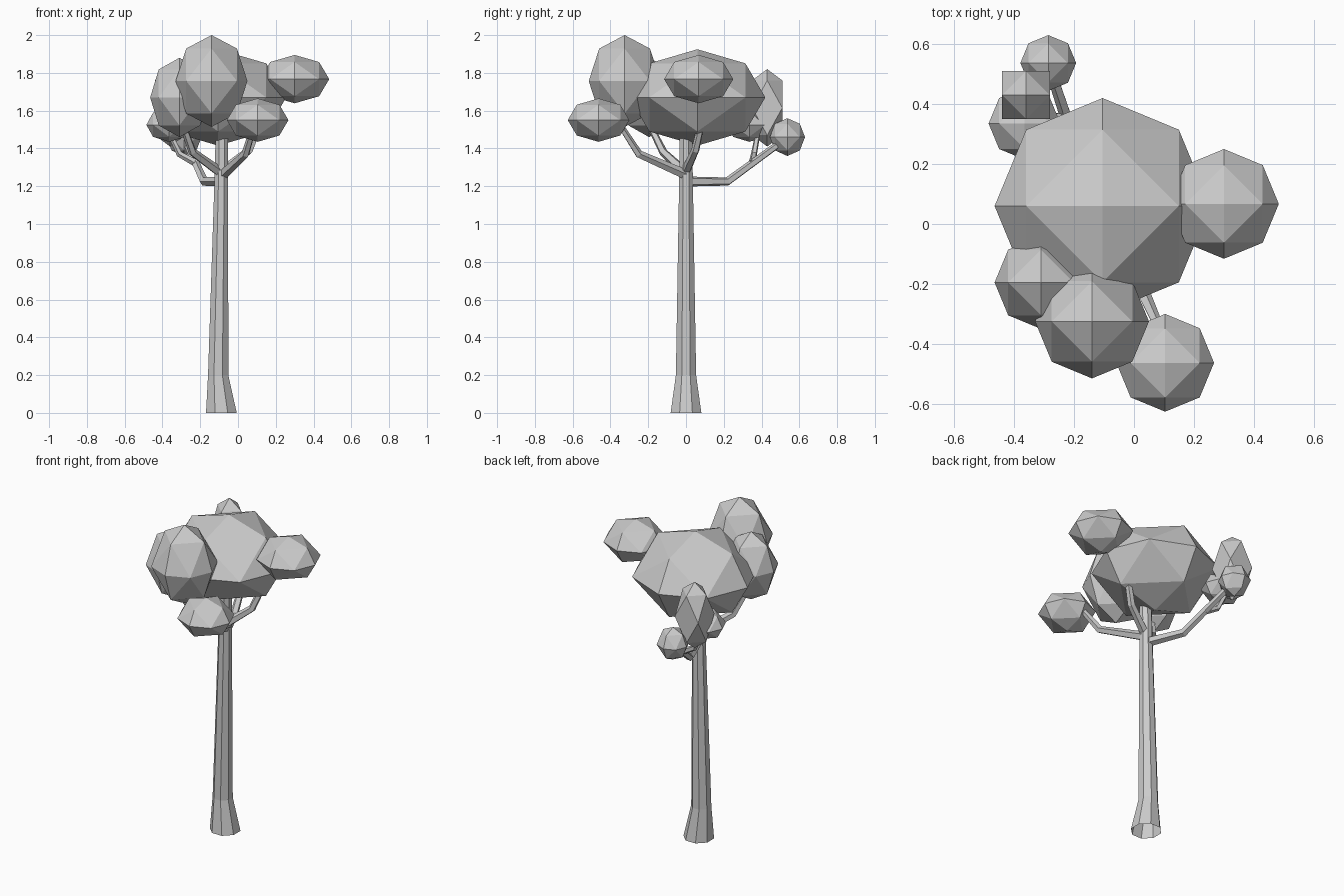
import bpy, bmesh, math
from mathutils import Vector

if "Cube" in bpy.data.objects:
    bpy.data.objects.remove(bpy.data.objects["Cube"])


def add_object(name, bm):
    bmesh.ops.recalc_face_normals(bm, faces=bm.faces)
    mesh = bpy.data.meshes.new(name)
    bm.to_mesh(mesh)
    bm.free()
    ob = bpy.data.objects.new(name, mesh)
    bpy.context.collection.objects.link(ob)
    return ob


def foliage(name, center, radius, height, boxy=False):
    """Once-subdivided octahedron; boxy drops the four side tips."""
    bm = bmesh.new()
    span = (-1, 0, 1)
    for x in span:
        for y in span:
            for z in span:
                count = abs(x) + abs(y) + abs(z)
                if count not in (1, 2) or (boxy and count == 1 and z == 0):
                    continue
                d = Vector((x, y, z)).normalized()
                bm.verts.new((d.x * radius, d.y * radius, d.z * height))
    bmesh.ops.convex_hull(bm, input=bm.verts)
    ob = add_object(name, bm)
    ob.location = center


def loft(name, rings, sides, cap=False):
    """Tube through rings of (center, radius, axis)."""
    bm = bmesh.new()
    loops = []
    for center, r, axis in rings:
        axis = Vector(axis).normalized()
        ref = Vector((0, 0, 1)) if abs(axis.z) < 0.95 else Vector((0, 1, 0))
        u = axis.cross(ref).normalized()
        v = u.cross(axis)
        loops.append([bm.verts.new(Vector(center)
                      + u * r * math.cos(math.tau * (i + 0.5) / sides)
                      + v * r * math.sin(math.tau * (i + 0.5) / sides))
                      for i in range(sides)])
    for a, b in zip(loops, loops[1:]):
        for i in range(sides):
            j = (i + 1) % sides
            bm.faces.new((a[i], a[j], b[j], b[i]))
    bm.faces.new(loops[-1])
    if cap:
        bm.faces.new(loops[0])
    add_object(name, bm)


def branch(name, points, r0, r1):
    pts = [Vector(p) for p in points]
    n = len(pts) - 1
    rings = []
    for i, p in enumerate(pts):
        before = (p - pts[i - 1]).normalized() if i else Vector()
        after = (pts[i + 1] - p).normalized() if i < n else Vector()
        rings.append((p, r0 + (r1 - r0) * i / n, before + after))
    loft(name, rings, 5, cap=True)


# Trunk with flared, open foot
up = (0, 0, 1)
loft("trunk", [((-0.088, 0, 0), 0.088, up),
               ((-0.105, 0, 0.2), 0.058, up),
               ((-0.088, 0, 1.25), 0.039, up),
               ((-0.085, 0, 1.52), 0.035, up)], 8)

# Branches
branch("back_branch", [(-0.09, 0, 1.225), (-0.18, 0.22, 1.225),
                       (-0.26, 0.46, 1.40), (-0.285, 0.54, 1.46)], 0.028, 0.015)
branch("back_twig", [(-0.22, 0.35, 1.32), (-0.31, 0.36, 1.37),
                     (-0.36, 0.38, 1.48)], 0.02, 0.014)
branch("front_branch", [(-0.08, 0, 1.26), (0.04, -0.25, 1.37),
                        (0.09, -0.36, 1.54)], 0.028, 0.016)
branch("left_branch", [(-0.09, 0, 1.27), (-0.24, -0.12, 1.38),
                       (-0.29, -0.19, 1.52)], 0.028, 0.018)
branch("right_branch", [(-0.08, 0, 1.28), (0.06, 0.05, 1.39),
                        (0.13, 0.09, 1.57)], 0.026, 0.018)

# Foliage clumps
foliage("crown_foliage", (-0.105, 0.06, 1.67), 0.36, 0.255)
foliage("right_foliage", (0.30, 0.067, 1.767), 0.183, 0.128)
foliage("front_foliage", (-0.14, -0.325, 1.757), 0.19, 0.243)
foliage("low_front_foliage", (0.104, -0.463, 1.55), 0.163, 0.115)
foliage("left_foliage", (-0.31, -0.195, 1.67), 0.155, 0.21)
foliage("back_foliage", (-0.286, 0.537, 1.46), 0.093, 0.1)
foliage("low_left_foliage", (-0.365, 0.335, 1.525), 0.12, 0.09)
foliage("tall_back_foliage", (-0.36, 0.43, 1.615), 0.113, 0.205, boxy=True)
